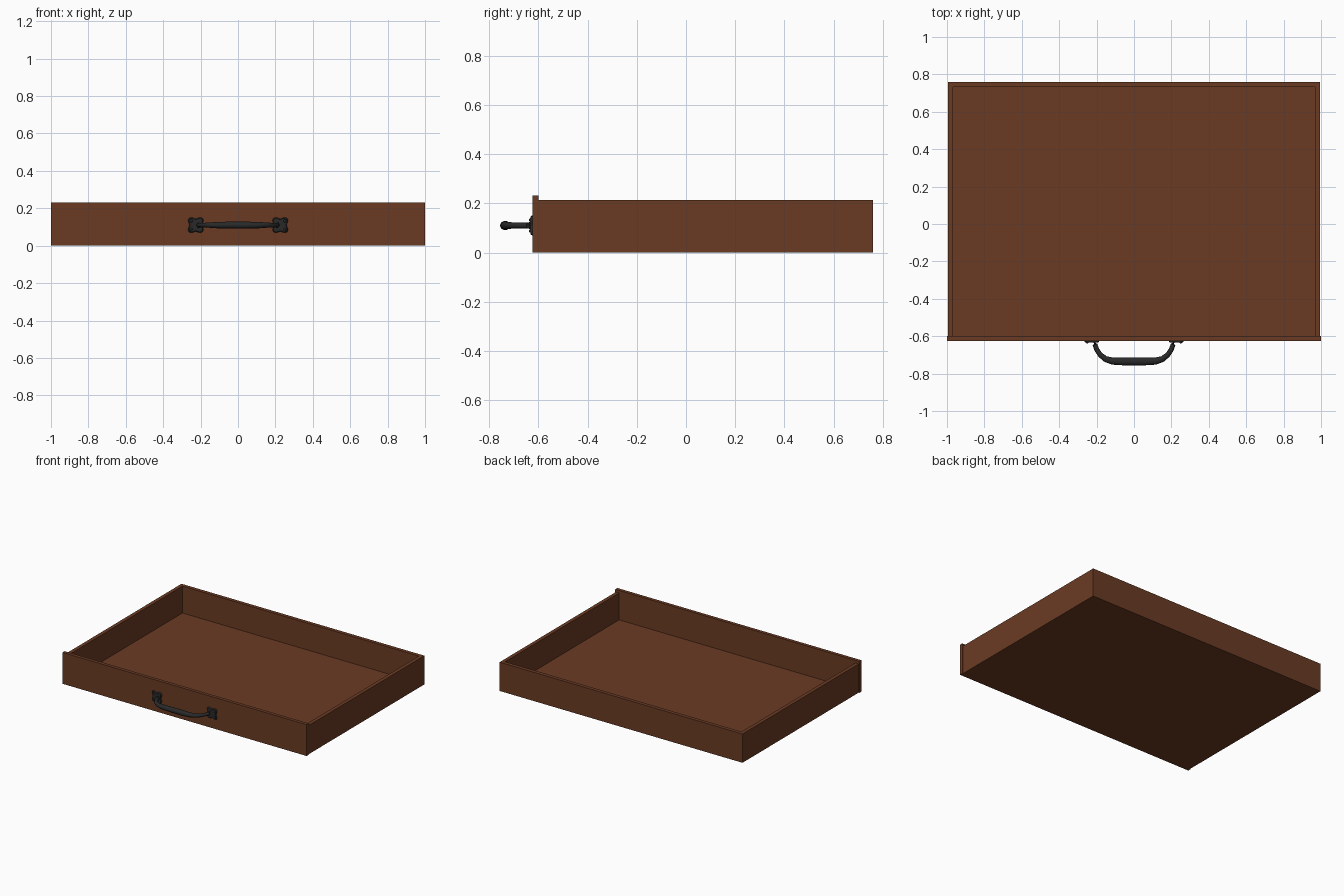
import bpy
import bmesh
from math import sin, cos, pi
from mathutils import Matrix

old = bpy.data.objects.get("Cube")
if old:
    bpy.data.objects.remove(old, do_unlink=True)


def material(name, rgb, rough):
    m = bpy.data.materials.new(name)
    m.use_nodes = True
    m.diffuse_color = (*rgb, 1)
    node = m.node_tree.nodes["Principled BSDF"]
    node.inputs["Base Color"].default_value = (*rgb, 1)
    node.inputs["Roughness"].default_value = rough
    return m


wood = material("brown wood", (0.145, 0.044, 0.017), 0.6)
iron = material("dark iron", (0.022, 0.022, 0.023), 0.5)


def finish(bm, name, mat):
    bmesh.ops.recalc_face_normals(bm, faces=bm.faces)
    mesh = bpy.data.meshes.new(name)
    bm.to_mesh(mesh)
    bm.free()
    mesh.materials.append(mat)
    ob = bpy.data.objects.new(name, mesh)
    bpy.context.collection.objects.link(ob)
    return ob


def smooth(ob):
    bpy.ops.object.select_all(action="DESELECT")
    ob.select_set(True)
    bpy.context.view_layer.objects.active = ob
    bpy.ops.object.shade_smooth_by_angle()


def box(name, lo, hi):
    bm = bmesh.new()
    bmesh.ops.create_cube(bm, size=1)
    for v in bm.verts:
        v.co = [l + (c + 0.5) * (h - l) for c, l, h in zip(v.co, lo, hi)]
    return finish(bm, name, wood)


# Drawer box: floor, sides, back and a taller front panel
W, T, BACK, FRONT, TOP = 0.995, 0.027, 0.76, -0.6, 0.213
box("drawer_floor", (T - W, FRONT, 0), (W - T, BACK - T, 0.014))
box("left_side", (W - T, FRONT, 0), (W, BACK, TOP))
box("right_side", (-W, FRONT, 0), (T - W, BACK, TOP))
box("back_panel", (T - W, BACK - T, 0), (W - T, BACK, TOP))
box("front_panel", (-1, FRONT - 0.025, 0), (1, FRONT, 0.232))

# Bowed handle, thickest across the middle and flared at its feet
Z, FACE = 0.11, FRONT - 0.025
half = [(0.215, FACE, 0.019), (0.209, -0.645, 0.013), (0.199, -0.672, 0.013),
        (0.18, -0.70, 0.014), (0.152, -0.722, 0.016), (0.115, -0.733, 0.019),
        (0.05, -0.735, 0.021)]
path = half + [(-x, y, r) for x, y, r in reversed(half)]
bm = bmesh.new()
rings, sides = [], 16
for i, (x, y, r) in enumerate(path):
    ax, ay, _ = path[max(i - 1, 0)]
    bx, by, _ = path[min(i + 1, len(path) - 1)]
    length = ((bx - ax) ** 2 + (by - ay) ** 2) ** 0.5
    nx, ny = (ay - by) / length, (bx - ax) / length
    if i in (0, len(path) - 1):
        nx, ny = (1 if i else -1), 0
    rings.append([bm.verts.new((x + nx * r * cos(a), y + ny * r * cos(a),
                                Z + 0.88 * r * sin(a)))
                  for a in (2 * pi * k / sides for k in range(sides))])
for a, b in zip(rings, rings[1:]):
    for k in range(sides):
        n = (k + 1) % sides
        bm.faces.new((a[k], a[n], b[n], b[k]))
for ring in (rings[0], rings[-1]):
    bm.faces.new(ring)
smooth(finish(bm, "handle_bar", iron))

# Mounting plates with notched edges, and their screw heads
for side, sx in (("left", 1), ("right", -1)):
    cx = 0.226 * sx
    bm = bmesh.new()
    outline = []
    for k in range(32):
        a = 2 * pi * k / 32
        r = 0.043 - 0.009 * cos(4 * a)
        outline.append(bm.verts.new((cx + r * cos(a), FACE, Z + r * sin(a))))
    base = bm.faces.new(outline)
    rim = bmesh.ops.extrude_face_region(bm, geom=[base])["geom"]
    verts = [g for g in rim if isinstance(g, bmesh.types.BMVert)]
    bmesh.ops.translate(bm, verts=verts, vec=(0, -0.008, 0))
    bmesh.ops.scale(bm, verts=verts, vec=(0.88, 1, 0.88),
                    space=Matrix.Translation((-cx, 0, -Z)))
    smooth(finish(bm, side + "_mounting_plate", iron))

    bm = bmesh.new()
    for dz in (-0.022, 0.022):
        bmesh.ops.create_uvsphere(
            bm, u_segments=12, v_segments=8, radius=0.008,
            matrix=Matrix.Translation((cx + 0.024 * sx, FACE - 0.006, Z + dz)))
    smooth(finish(bm, side + "_screw_heads", iron))
